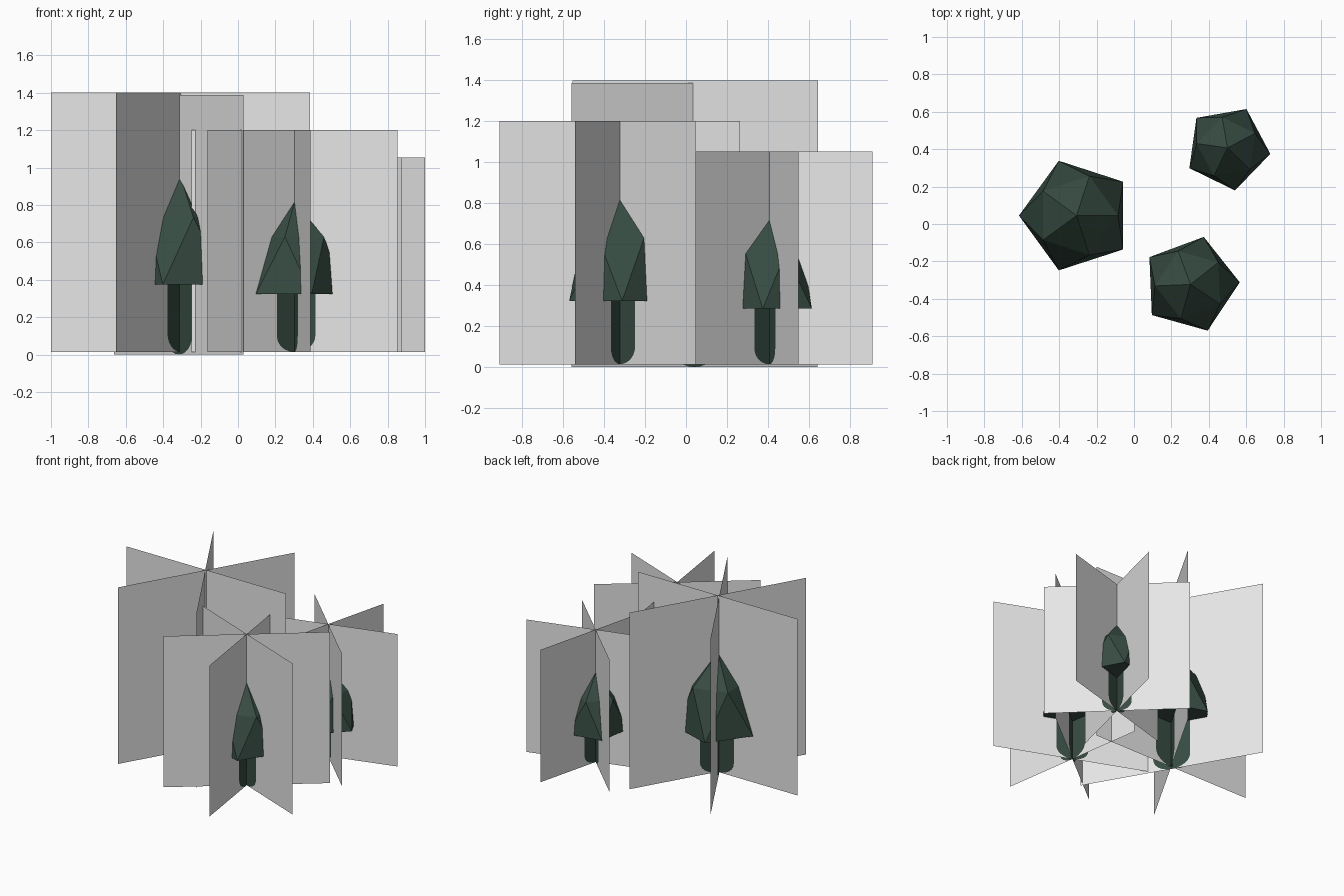
import bpy
import math
from mathutils import Matrix, Vector

if "Cube" in bpy.data.objects:
    bpy.data.objects.remove(bpy.data.objects["Cube"])


def material(name, color):
    m = bpy.data.materials.new(name)
    m.diffuse_color = (*color, 1.0)
    m.use_nodes = True
    m.node_tree.nodes["Principled BSDF"].inputs["Base Color"].default_value = m.diffuse_color
    return m


GREY = material("pale grey card", (0.8, 0.8, 0.8))
GREEN = material("dark pine green", (0.038, 0.072, 0.055))


def make_object(name, verts, faces, mats, indices, matrix):
    mesh = bpy.data.meshes.new(name)
    mesh.from_pydata([matrix @ Vector(v) for v in verts], [], faces)
    for m in mats:
        mesh.materials.append(m)
    for poly, i in zip(mesh.polygons, indices):
        poly.material_index = i
    mesh.update()
    obj = bpy.data.objects.new(name, mesh)
    bpy.context.collection.objects.link(obj)


# Flat upright card with a round-bottomed trunk shape cut into it
HALF, HEIGHT = 0.693, 1.387
TRUNK_R, TRUNK_TOP, ROUND = 0.14, 0.45, 0.10


def card(name, matrix):
    verts, faces, indices = [], [], []

    def add(points, index):
        faces.append(list(range(len(verts), len(verts) + len(points))))
        verts.extend((u, 0, z) for u, z in points)
        indices.append(index)

    for s in (-1, 1):
        arc = [(s * TRUNK_R * math.sin(t), ROUND * (1 - math.cos(t)))
               for t in (math.pi / 2 * i / 6 for i in range(7))]
        side = arc + [(s * TRUNK_R, TRUNK_TOP), (0, TRUNK_TOP)]
        add(side, 1)
        add(side + [(0, HEIGHT), (s * HALF, HEIGHT), (s * HALF, 0)], 0)
    make_object(name, verts, faces, (GREY, GREEN), indices, matrix)


# Five-sided faceted crown: wide base ring, turned upper ring, apex
def crown(name, matrix):
    def ring(r, z, start):
        return [(r * math.cos(math.radians(start + 72 * i)),
                 r * math.sin(math.radians(start + 72 * i)), z) for i in range(5)]

    verts = ring(0.308, 0.362, 36) + ring(0.222, 0.72, 72) + [(0, 0, 0.937)]
    faces = [[4, 3, 2, 1, 0]]
    for i in range(5):
        j = (i + 1) % 5
        faces += [[i, j, 5 + i], [j, 5 + j, 5 + i], [5 + i, 5 + j, 10]]
    make_object(name, verts, faces, (GREEN,), [0] * len(faces), matrix)


# x, y, scale, turn in degrees
TREES = [(-0.307, 0.045, 1.0, 0.0),
         (0.302, -0.323, 0.856, 38.4),
         (0.50, 0.407, 0.75, -44.0)]

for n, (x, y, scale, turn) in enumerate(TREES, 1):
    base = (Matrix.Translation((x, y, 0.013))
            @ Matrix.Rotation(math.radians(turn), 4, 'Z') @ Matrix.Scale(scale, 4))
    crown(f"tree_{n}_crown", base)
    for k in range(3):
        # the last card of the big tree sits slightly lower
        slip = (-0.009, -0.004, -0.013) if n == 1 and k == 2 else (0, 0, 0)
        card(f"tree_{n}_card_{k + 1}", Matrix.Translation(slip) @ base
             @ Matrix.Rotation(math.radians(60 * k), 4, 'Z'))
